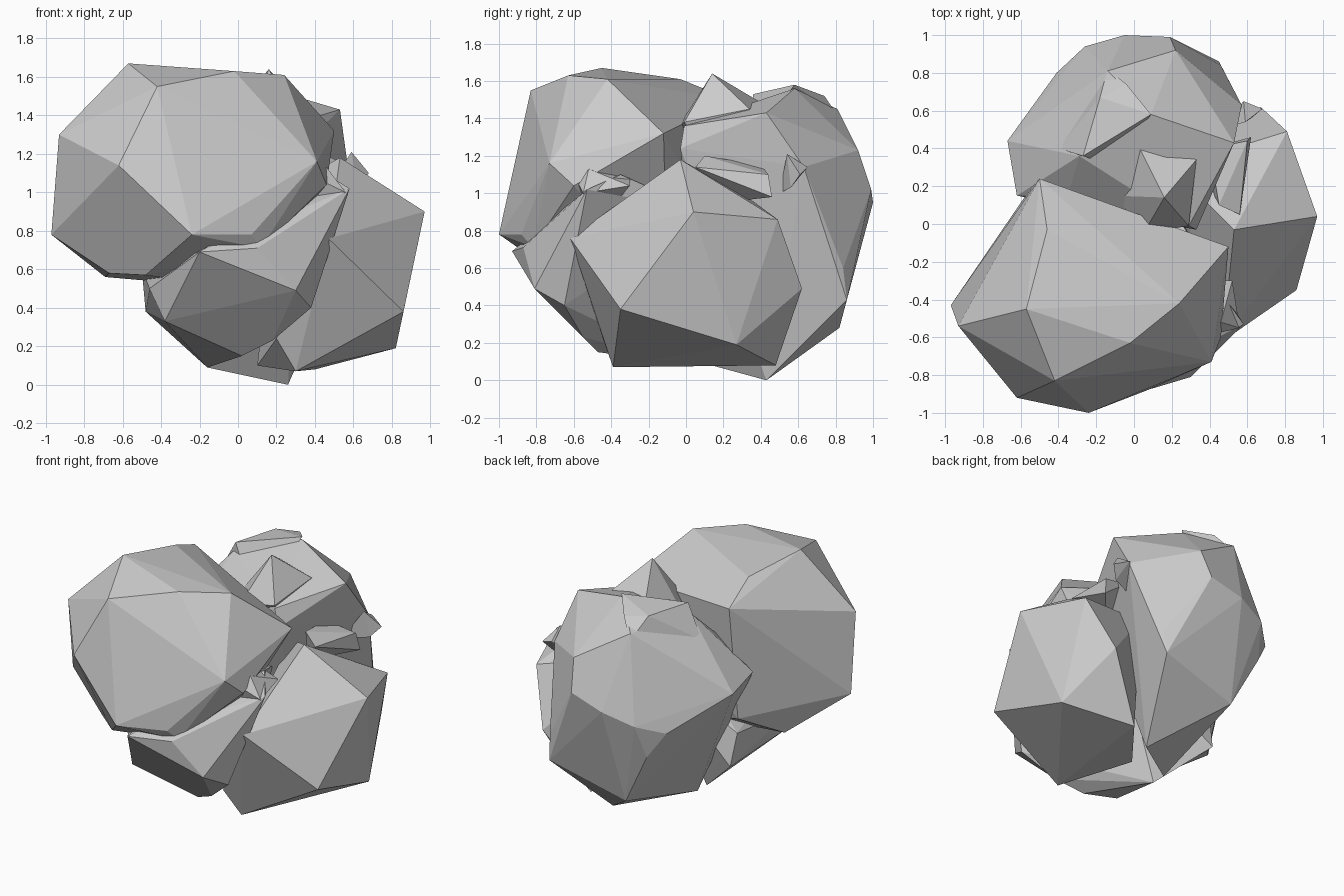
import bpy, bmesh


def rock(name, corners):
    """Flat-faced boulder: convex skin stretched over a few corner points."""
    bm = bmesh.new()
    for c in corners:
        bm.verts.new(c)
    bmesh.ops.convex_hull(bm, input=bm.verts[:])
    loose = [v for v in bm.verts if not v.link_faces]
    bmesh.ops.delete(bm, geom=loose, context='VERTS')
    # merge nearly coplanar triangles into broad facets
    bmesh.ops.dissolve_limit(bm, angle_limit=0.05, verts=bm.verts[:], edges=bm.edges[:])
    bmesh.ops.recalc_face_normals(bm, faces=bm.faces[:])
    mesh = bpy.data.meshes.new(name)
    bm.to_mesh(mesh)
    bm.free()
    obj = bpy.data.objects.new(name, mesh)
    bpy.context.collection.objects.link(obj)
    return obj


# Large boulder, upper front left
rock("front_left_boulder", [
    (-.42, -.83, 1.55), (-.24, -1.0, .78), (.07, -.88, .78), (-.02, -.63, 1.63),
    (-.62, -.92, 1.14), (-.57, -.45, 1.67), (-.93, -.54, 1.3), (-.97, -.43, .78),
    (-.69, -.1, .56), (.41, -.73, 1.16), (.24, -.42, 1.61), (.5, -.12, 1.32),
    (-.46, -.03, 1.61), (-.5, .24, 1.5), (-.54, .2, .73), (-.67, -.55, .58),
    (-.48, -.7, .57), (0, -.1, .5), (.12, -.82, .71), (.46, -.6, 1.04)])

# Wedge under the front overhang
rock("front_lower_boulder", [
    (.3, -.81, .49), (.58, -.53, 1.02), (.45, -.35, 1.1), (.1, -.87, .71),
    (-.2, -.93, .69), (-.38, -.62, .33), (-.46, -.55, .5), (.02, -.47, .15),
    (.38, -.65, .4), (.18, -.55, .23), (-.16, .0, .09), (.2, .1, .9),
    (-.48, .2, .38), (-.5, .15, .6)])

# Large boulder, lower right
rock("right_boulder", [
    (.97, .04, .9), (.86, -.35, .38), (.82, .27, .19), (.53, -.03, 1.18),
    (.47, -.62, .76), (.3, -.39, .07), (.81, .49, .86), (.67, .62, .49),
    (.4, .48, .08), (.1, .1, .1), (.2, .3, 1.0), (.2, -.45, .24)])

# Large boulder at the back, overhanging on its left
rock("back_boulder", [
    (-.05, 1.0, .95), (.19, .99, 1.02), (.22, .92, 1.23), (-.14, .81, 1.45),
    (-.26, .94, .88), (-.41, .8, .82), (-.67, .44, 1.03), (-.3, .86, .65),
    (-.62, .15, 1.06), (.32, .9, .85), (.46, .84, .6), (.45, .86, .43),
    (-.11, .82, .28), (.26, .43, 0), (-.16, .1, .09), (.57, .63, 1.14),
    (.53, .43, 1.43), (.09, .58, 1.56), (-.29, .36, 1.46), (.33, -.03, 1.24),
    (-.35, .15, 1.25), (.29, -.01, 1.36)])

# Raised crests on the back boulder
rock("centre_peak", [
    (.16, .14, 1.64), (.33, .34, 1.45), (.29, -.01, 1.38), (.0, .46, 1.45),
    (.05, -.05, 1.34), (-.1, .15, 1.3), (.2, .2, 1.1)])
rock("back_crest", [
    (.09, .58, 1.58), (-.18, .67, 1.53), (-.27, .36, 1.53), (-.04, .74, 1.52),
    (-.1, .3, 1.2), (-.14, .82, 1.4), (-.4, .4, 1.32)])

# Small ledges jutting from the right side
rock("rear_side_ledge", [
    (.68, .61, 1.1), (.59, .54, 1.21), (.58, .65, 1.14), (.62, .56, 1.03),
    (.45, .5, 1.0)])
rock("middle_side_ledge", [
    (.56, .05, 1.14), (.6, .44, 1.1), (.62, .46, .98), (.45, .1, 1.2),
    (.4, .4, 1.15), (.4, .2, .95)])
rock("front_side_ledge", [
    (.46, -.52, 1.13), (.52, -.3, 1.04), (.56, -.55, 1.0), (.35, -.6, 1.1),
    (.35, -.3, 1.1), (.3, -.5, .8)])
